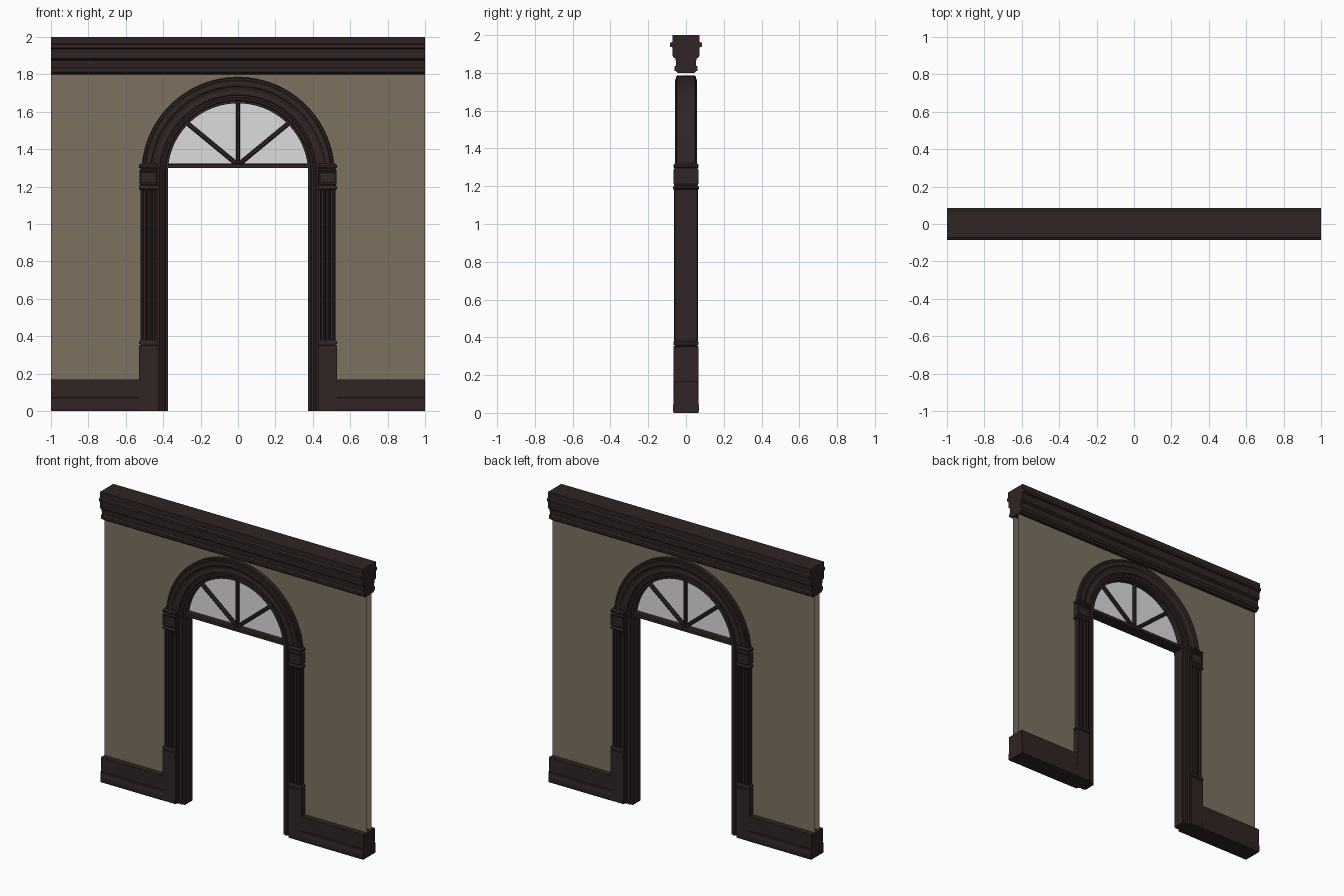
import bpy, bmesh, math

if "Cube" in bpy.data.objects:
    bpy.data.objects.remove(bpy.data.objects["Cube"])


def material(name, rgb):
    m = bpy.data.materials.new(name)
    m.diffuse_color = (*rgb, 1)
    m.use_nodes = True
    m.node_tree.nodes["Principled BSDF"].inputs["Base Color"].default_value = m.diffuse_color
    return m


WOOD = material("dark wood", (0.029, 0.018, 0.017))
WALL = material("olive wall", (0.20, 0.165, 0.115))
GLASS = material("pale glass", (0.72, 0.72, 0.72))

SPRING = 1.27   # height of the arch centre


def make(name, verts, faces, mat, mirror=False, solid=True):
    me = bpy.data.meshes.new(name)
    me.from_pydata(verts, [], faces)
    me.materials.append(mat)
    if solid:
        bm = bmesh.new()
        bm.from_mesh(me)
        bmesh.ops.recalc_face_normals(bm, faces=bm.faces)
        bm.to_mesh(me)
        bm.free()
    ob = bpy.data.objects.new(name, me)
    bpy.context.collection.objects.link(ob)
    if mirror:
        ob.modifiers.new("mirror", 'MIRROR').use_axis[0] = True
    return ob


def loft(name, rings, mat=WOOD, mirror=False):
    """Skin a list of equal closed rings and cap both ends."""
    n = len(rings[0])
    verts = [p for r in rings for p in r]
    faces = [(k * n + i, k * n + (i + 1) % n, (k + 1) * n + (i + 1) % n, (k + 1) * n + i)
             for k in range(len(rings) - 1) for i in range(n)]
    faces += [tuple(range(n)), tuple(range(len(verts) - n, len(verts)))]
    return make(name, verts, faces, mat, mirror)


def both_sides(half):
    """Front/back symmetric outline from (a, y) points."""
    return half + [(a, -y) for a, y in reversed(half)]


def along_x(name, half, x0, x1, mirror=False):
    ring = both_sides(half)
    return loft(name, [[(x, y, z) for z, y in ring] for x in (x0, x1)], mirror=mirror)


def along_z(name, half, z0, z1):
    ring = both_sides(half)
    return loft(name, [[(x, y, z) for x, y in ring] for z in (z0, z1)], mirror=True)


def stack(name, levels):
    """Stepped block on the pilaster line: levels are (z, outer x, half depth)."""
    return loft(name, [[(.43, -y, z), (x, -y, z), (x, y, z), (.43, y, z)]
                       for z, x, y in levels], mirror=True)


def arc(r, n, a0=0.0, a1=math.pi):
    return [(r * math.cos(a0 + (a1 - a0) * i / n), SPRING + r * math.sin(a0 + (a1 - a0) * i / n))
            for i in range(n + 1)]


# cornice and baseboards
along_x("cornice", [(1.80, .045), (1.81, .055), (1.812, .062), (1.832, .062), (1.84, .052),
                    (1.875, .055), (1.885, .07), (1.935, .072), (1.94, .085), (1.958, .085),
                    (1.965, .072), (2.0, .072)], -1, 1)
along_x("baseboard", [(0, .066), (.015, .069), (.04, .069), (.05, .066), (.07, .066),
                      (.072, .063), (.17, .063)], .52, 1, mirror=True)

# wall skins, open at the ends
outline = [(-.46, .1), (-1, .1), (-1, 1.82), (1, 1.82), (1, .1), (.46, .1)] + arc(.46, 32)
for name, y in (("wall_front", -.025), ("wall_back", .025)):
    pts = outline if y > 0 else outline[::-1]
    make(name, [(x, y, z) for x, z in pts], [tuple(range(len(pts)))], WALL, solid=False)

# door lining and the arch moulding that continues it
lining = [(.375, .042), (.388, .042), (.392, .048), (.403, .048), (.407, .043), (.417, .043), (.42, .05), (.432, .05)]
along_z("door_lining", lining, 0, SPRING)
casing = both_sides(lining + [(.445, .046), (.46, .05), (.468, .057), (.495, .057), (.50, .052),
                              (.51, .052), (.515, .047)])
SEG = 48
rings = [[(r * math.cos(t), y, SPRING + r * math.sin(t)) for r, y in casing]
         for t in (math.pi * i / SEG for i in range(SEG + 1))]
arch = loft("arch_moulding", rings)
bpy.context.view_layer.objects.active = arch
arch.select_set(True)
bpy.ops.object.shade_smooth_by_angle(angle=math.radians(20))

# fluted pilasters
flutes = [(.43, .06), (.438, .063)]
for i in range(3):
    x = .442 + i * .024
    flutes += [(x, .063), (x + .004, .055), (x + .014, .055), (x + .018, .063)]
flutes += [(.515, .063), (.52, .058)]
along_z("fluted_pilaster", flutes, .36, 1.2)

# plinths and capitals
stack("plinth", [(0, .528, .065), (.35, .528, .065), (.354, .522, .061), (.358, .522, .061),
                 (.36, .53, .067), (.372, .53, .067), (.38, .521, .064)])
stack("capital_lower_band", [(1.182, .522, .064), (1.187, .53, .068), (1.197, .53, .068),
                             (1.205, .522, .063)])
block = stack("capital_block", [(1.203, .52, .06), (1.214, .527, .067), (1.285, .527, .067),
                                (1.297, .52, .06)])
stack("capital_upper_band", [(1.295, .52, .061), (1.302, .53, .067), (1.312, .53, .067),
                             (1.322, .52, .058)])
bm = bmesh.new()
bm.from_mesh(block.data)
panels = [f for f in bm.faces if abs(f.normal.y) > .95]
bmesh.ops.inset_individual(bm, faces=panels, thickness=.012, depth=-.006)
bm.to_mesh(block.data)
bm.free()

# fanlight: transom, three bars and a pane
along_x("transom", [(1.298, .04), (1.318, .04), (1.324, .032)], -.385, .385)


def bar(name, angle, width, length):
    c, s = math.cos(angle), math.sin(angle)
    w = width / 2
    rings = []
    for d in (0, length):
        rings.append([(d * c - u * s, y, 1.315 + d * s + u * c)
                      for u, y in ((-w, -.014), (-w * .5, -.02), (w * .5, -.02), (w, -.014),
                                   (w, .014), (w * .5, .02), (-w * .5, .02), (-w, .014))])
    loft(name, rings)


bar("fan_bar_centre", math.pi / 2, .022, .345)
bar("fan_bar_right", math.radians(39.5), .024, .36)
bar("fan_bar_left", math.radians(140.5), .024, .36)
start = math.asin((1.31 - SPRING) / .39)
pane = arc(.39, 32, start, math.pi - start)
make("fanlight_glass", [(x, 0, z) for x, z in pane], [tuple(range(len(pane)))], GLASS, solid=False)
